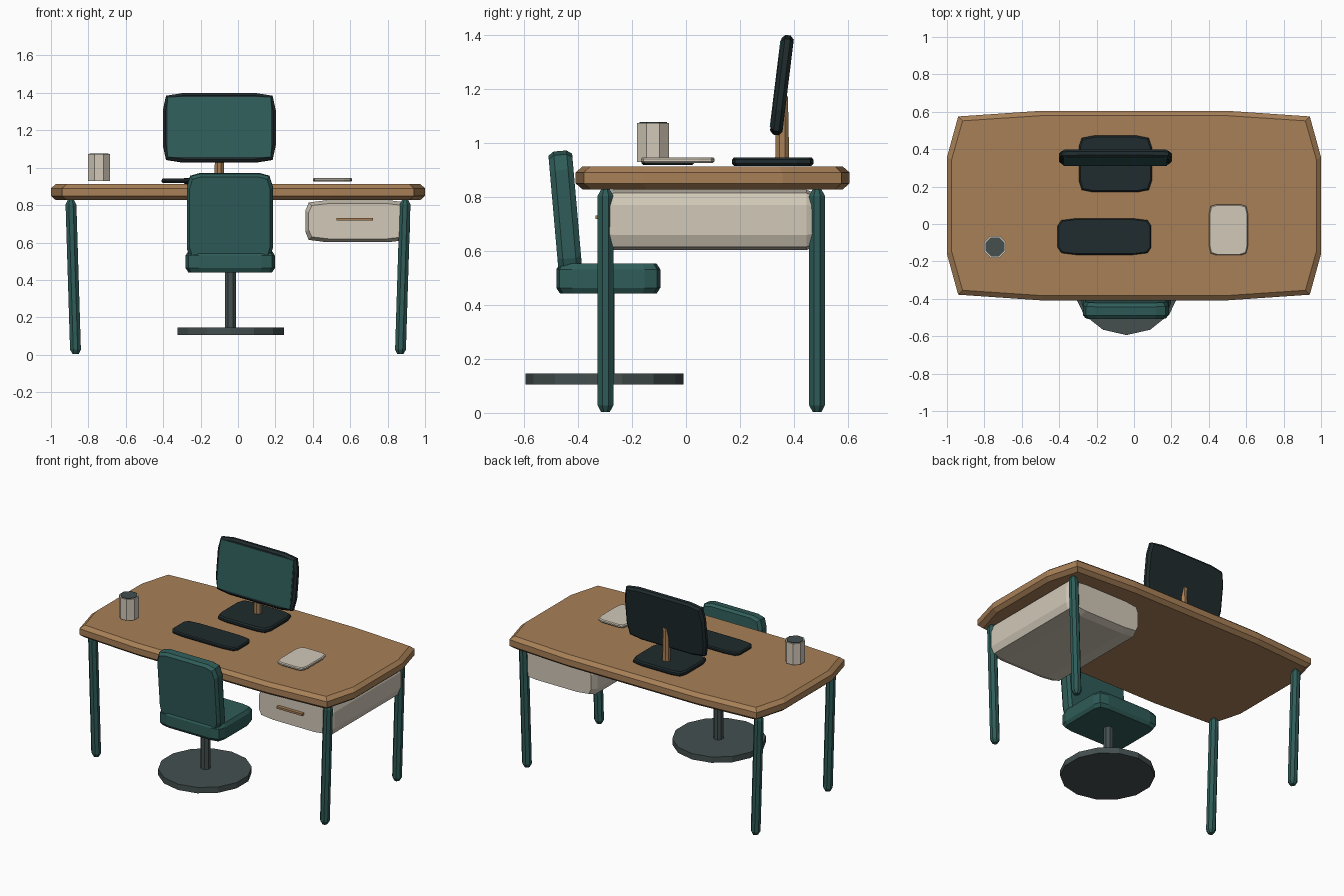
import bpy, bmesh, math
from mathutils import Matrix, Vector

if "Cube" in bpy.data.objects:
    bpy.data.objects.remove(bpy.data.objects["Cube"])


def material(name, rgb):
    m = bpy.data.materials.new(name)
    m.diffuse_color = (*rgb, 1)
    m.use_nodes = True
    m.node_tree.nodes["Principled BSDF"].inputs["Base Color"].default_value = m.diffuse_color
    return m


WOOD = material("warm wood", (0.39, 0.215, 0.095))
TEAL = material("deep teal", (0.028, 0.108, 0.098))
CREAM = material("cream", (0.64, 0.58, 0.48))
DARK = material("near black", (0.014, 0.024, 0.026))
GREY = material("slate grey", (0.058, 0.078, 0.078))


def finish(name, bm, mat, loc, tilt=0.0):
    bmesh.ops.recalc_face_normals(bm, faces=bm.faces)
    me = bpy.data.meshes.new(name)
    bm.to_mesh(me)
    bm.free()
    me.materials.append(mat)
    ob = bpy.data.objects.new(name, me)
    ob.location = loc
    ob.rotation_euler.x = math.radians(tilt)
    bpy.context.collection.objects.link(ob)
    return ob


def pillow(name, mat, lo, hi, corner, chamfer, flat=(0.6, 0.6), upright=False, tilt=0, lean=0):
    """Slab with bowed outline and chamfered rims.
    corner: corner inset along both outline axes; chamfer: (inset, depth);
    flat: straight share of each side; upright: slab faces the front."""
    lo, hi = Vector(lo), Vector(hi)
    half, centre = (hi - lo) / 2, (hi + lo) / 2
    a, b, h = (half.x, half.z, half.y) if upright else half
    bm = bmesh.new()
    quarter = [(a, b * flat[1]), (a - corner[0], b - corner[1]), (a * flat[0], b)]
    outline = []
    for sx, sy in ((1, 1), (-1, 1), (-1, -1), (1, -1)):
        pts = quarter if sx * sy > 0 else quarter[::-1]
        outline += [(sx * x, sy * y) for x, y in pts]
    inset, depth = chamfer
    rings = []
    for z, i in ((-h, inset), (-h + depth, 0), (h - depth, 0), (h, inset)):
        rings.append([bm.verts.new((x * (a - i) / a + lean * z, y * (b - i) / b, z))
                      for x, y in outline])
    n = len(outline)
    for r, s in zip(rings, rings[1:]):
        for k in range(n):
            bm.faces.new((r[k], r[(k + 1) % n], s[(k + 1) % n], s[k]))
    bm.faces.new(rings[0][::-1])
    bm.faces.new(rings[-1])
    if upright:
        bm.transform(Matrix.Rotation(math.pi / 2, 4, 'X'))
    return finish(name, bm, mat, centre, tilt)


def cylinder(name, mat, x, y, z0, z1, radius, sides, turn=0.0, top=None):
    bm = bmesh.new()
    bmesh.ops.create_cone(bm, cap_ends=True, segments=sides, radius1=radius,
                          radius2=radius if top is None else top, depth=z1 - z0,
                          matrix=Matrix.Rotation(math.radians(turn), 4, 'Z'))
    return finish(name, bm, mat, (x, y, (z0 + z1) / 2))


def box(name, mat, size, loc, tilt=0):
    bm = bmesh.new()
    bmesh.ops.create_cube(bm, size=1, matrix=Matrix.Diagonal((*size, 1)))
    return finish(name, bm, mat, loc, tilt)


# Desk: top, four leaning legs, drawer
pillow("desk_top", WOOD, (-1, -0.408, 0.827), (1, 0.605, 0.912), (0.06, 0.03),
       (0.025, 0.022), flat=(0.5, 0.51))
for side, sx in (("left", -1), ("right", 1)):
    for end, y in (("front", -0.298), ("back", 0.485)):
        pillow(f"{end}_{side}_leg", TEAL, (sx * 0.881 - 0.029, y - 0.029, 0.003),
               (sx * 0.881 + 0.029, y + 0.029, 0.828), (0.009, 0.009), (0.013, 0.025),
               flat=(0.4, 0.4), lean=sx * 0.031)
pillow("drawer", CREAM, (0.36, -0.312, 0.602), (0.92, 0.49, 0.826), (0.018, 0.012),
       (0.018, 0.045), flat=(0.6, 0.5), upright=True)
box("drawer_handle", WOOD, (0.195, 0.028, 0.014), (0.624, -0.321, 0.724))

# Chair: seat, reclined backrest, post, round foot
pillow("chair_seat", TEAL, (-0.28, -0.48, 0.441), (0.197, -0.095, 0.553), (0.015, 0.012),
       (0.014, 0.022), flat=(0.7, 0.7))
pillow("chair_backrest", TEAL, (-0.274, -0.49, 0.50), (0.186, -0.402, 0.97), (0.018, 0.014),
       (0.014, 0.02), flat=(0.7, 0.7), upright=True, tilt=5)
cylinder("chair_post", GREY, -0.04, -0.295, 0.12, 0.46, 0.032, 8, 22.5)
cylinder("chair_foot", GREY, -0.04, -0.302, 0.105, 0.145, 0.292, 14, 0)

# Monitor: foot, neck, tilted casing and screen plate
pillow("monitor_foot", DARK, (-0.295, 0.17, 0.914), (0.095, 0.472, 0.946), (0.016, 0.012),
       (0.008, 0.009))
cylinder("monitor_neck", WOOD, -0.1, 0.356, 0.94, 1.17, 0.028, 8, 22.5, top=0.023)
MONITOR = Vector((-0.1, 0.355, 1.213))
pillow("monitor_casing", DARK, MONITOR - Vector((0.302, 0.023, 0.186)),
       MONITOR + Vector((0.302, 0.023, 0.186)), (0.017, 0.014), (0.014, 0.013),
       flat=(0.65, 0.5), upright=True, tilt=-7)
front = Matrix.Rotation(math.radians(-7), 3, 'X') @ Vector((0, -0.023, 0.002))
box("monitor_screen", TEAL, (0.555, 0.006, 0.322), MONITOR + front, tilt=-7)

# Items on the desk
pillow("keyboard", DARK, (-0.408, -0.165, 0.918), (0.092, 0.03, 0.942), (0.02, 0.01),
       (0.006, 0.007))
pillow("notebook", CREAM, (0.4, -0.167, 0.925), (0.61, 0.105, 0.946), (0.01, 0.01),
       (0.005, 0.006))
cylinder("mug", CREAM, -0.743, -0.122, 0.928, 1.073, 0.064, 8, 22.5)
cylinder("mug_drink", GREY, -0.743, -0.122, 1.068, 1.077, 0.055, 8, 22.5)
